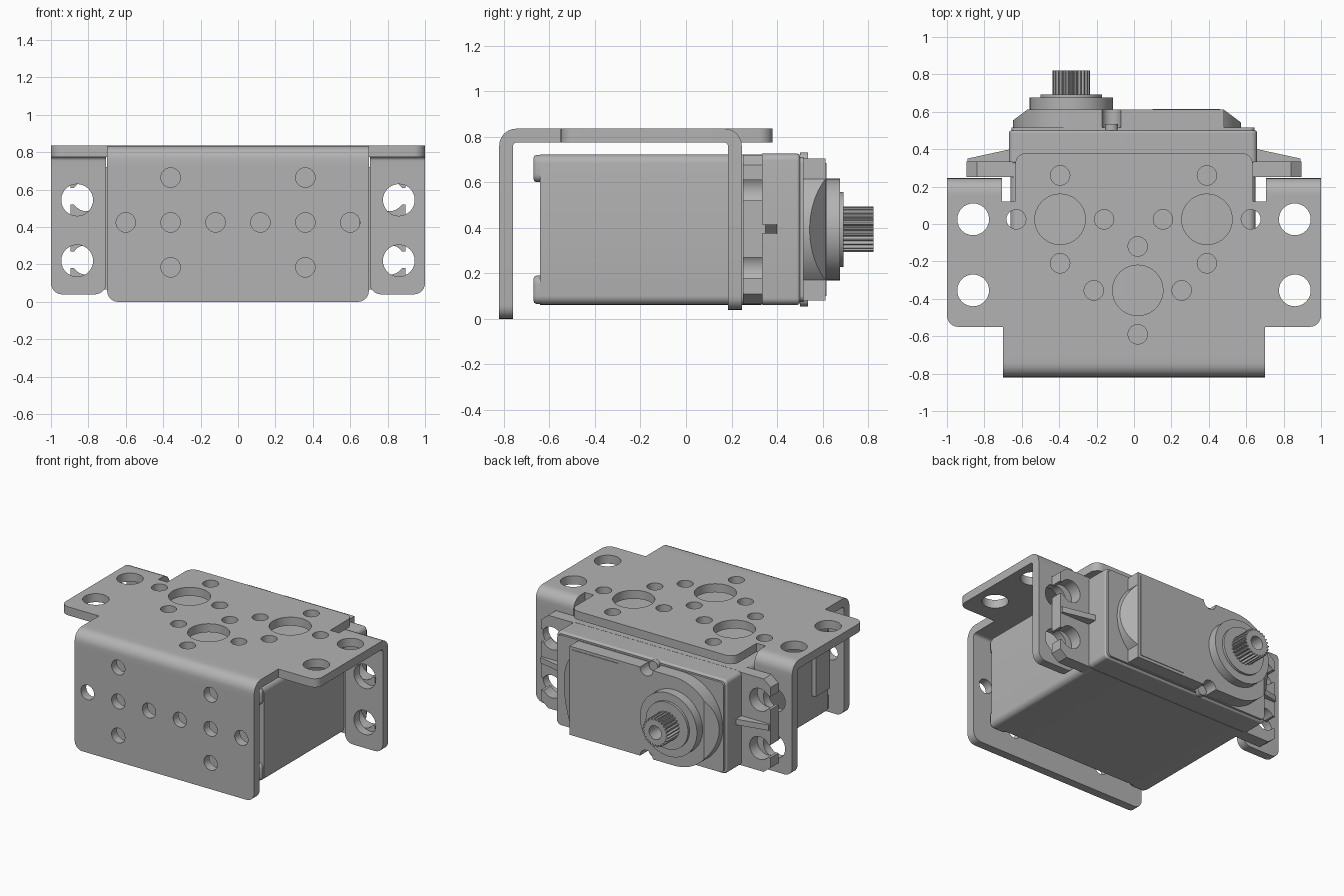
import bpy, bmesh
from math import sin, cos, pi, radians
from mathutils import Vector

cube = bpy.data.objects.get("Cube")
if cube:
    bpy.data.objects.remove(cube, do_unlink=True)

grey = bpy.data.materials.new("satin_grey")
grey.use_nodes = True
COLOUR = (0.45, 0.45, 0.45, 1)
grey.diffuse_color = COLOUR
grey.node_tree.nodes["Principled BSDF"].inputs["Base Color"].default_value = COLOUR


def arc(cx, cy, r, start, end, n=12):
    """Points along an arc, angles in degrees."""
    return [(cx + r * cos(radians(start + (end - start) * i / n)),
             cy + r * sin(radians(start + (end - start) * i / n))) for i in range(n + 1)]


def circle(cx, cy, r, n=32):
    return arc(cx, cy, r, 0, 360, n)[:-1]


def rounded(corners, n=6):
    """Polygon from (u, v, radius) corners, each right angle rounded."""
    pts = []
    for i, (u, v, r) in enumerate(corners):
        p = Vector((u, v))
        if r == 0:
            pts.append((u, v))
            continue
        a = (Vector(corners[i - 1][:2]) - p).normalized() * r
        b = (Vector(corners[(i + 1) % len(corners)][:2]) - p).normalized() * r
        for k in range(n + 1):
            t = k / n * pi / 2
            pts.append(tuple(p + a * (1 - sin(t)) + b * (1 - cos(t))))
    return pts


def box(u0, u1, v0, v1, r=0.0):
    return rounded([(u0, v0, r), (u1, v0, r), (u1, v1, r), (u0, v1, r)])


def slab(name, outline, axis, lo, hi, holes=(), bevel=0.0, cuts=()):
    """Extrude an outline with holes along an axis: Z uses (x,y), Y uses (x,z), X uses (y,z)."""
    curve = bpy.data.curves.new(name, "CURVE")
    curve.dimensions = "2D"
    curve.fill_mode = "BOTH"
    curve.extrude = (hi - lo) / 2
    for loop in [outline, *holes]:
        s = curve.splines.new("POLY")
        s.points.add(len(loop) - 1)
        for p, (u, v) in zip(s.points, loop):
            p.co = (u, v, 0, 1)
        s.use_cyclic_u = True
    helper = bpy.data.objects.new(name + "_curve", curve)
    bpy.context.collection.objects.link(helper)
    bpy.context.view_layer.update()
    dg = bpy.context.evaluated_depsgraph_get()
    mesh = bpy.data.meshes.new_from_object(helper.evaluated_get(dg))
    bpy.data.objects.remove(helper, do_unlink=True)
    mesh.name = name

    bm = bmesh.new()
    bm.from_mesh(mesh)
    for vert in bm.verts:
        u, v, w = vert.co
        w += (lo + hi) / 2
        vert.co = {"Z": (u, v, w), "Y": (u, w, v), "X": (w, u, v)}[axis]
    bmesh.ops.remove_doubles(bm, verts=bm.verts, dist=1e-4)
    if bevel:
        bmesh.ops.dissolve_limit(bm, angle_limit=radians(1), verts=bm.verts, edges=bm.edges)
    for point, normal in cuts:
        geom = bm.verts[:] + bm.edges[:] + bm.faces[:]
        bmesh.ops.bisect_plane(bm, geom=geom, plane_co=point, plane_no=normal, clear_outer=True)
        bmesh.ops.holes_fill(bm, edges=[e for e in bm.edges if e.is_boundary], sides=0)
    bmesh.ops.recalc_face_normals(bm, faces=bm.faces)
    bm.to_mesh(mesh)
    bm.free()
    mesh.materials.clear()
    mesh.materials.append(grey)
    obj = bpy.data.objects.new(name, mesh)
    bpy.context.collection.objects.link(obj)
    if bevel:
        m = obj.modifiers.new("soft_edges", "BEVEL")
        m.width, m.segments, m.angle_limit = bevel, 2, radians(40)
    bpy.ops.object.select_all(action="DESELECT")
    obj.select_set(True)
    bpy.context.view_layer.objects.active = obj
    bpy.ops.object.shade_smooth_by_angle(angle=radians(30))
    return obj


def mirror_x(pts, side):
    return [(side * u, v) for u, v in pts]


# Bracket: top plate with its holes
TOP, UNDER = 0.835, 0.775
half = [(0.7, -0.70, 0), (0.7, -0.55, 0), (1, -0.55, 0.06), (1, 0.15, 0), (0.705, 0.15, 0),
        (0.705, 0.12, 0), (0.635, 0.12, 0), (0.635, 0.38, 0.06)]
plate = rounded(half + [(-u, v, r) for u, v, r in reversed(half)])
holes = [circle(s * 0.86, y, 0.085) for s in (-1, 1) for y in (0.025, -0.355)]
for cx, cy in ((-0.395, 0.025), (0.39, 0.025), (0.02, -0.355)):
    holes.append(circle(cx, cy, 0.135, 40))
    for k in range(4):
        holes.append(circle(cx + 0.235 * cos(k * pi / 2), cy + 0.235 * sin(k * pi / 2), 0.052, 24))
slab("bracket_top_plate", plate, "Z", UNDER, TOP, holes)


# Bracket: bends and upright plates
def bend(name, y_out, y_end, x0, x1):
    d = 1 if y_end > y_out else -1
    pts = rounded([(y_out, 0.72, 0), (y_out, TOP, 0.075), (y_end, TOP, 0), (y_end, UNDER, 0),
                   (y_out + d * 0.06, UNDER, 0.02), (y_out + d * 0.06, 0.72, 0)])
    slab(name, pts, "X", x0, x1)


bend("bracket_front_bend", -0.82, -0.70, -0.7, 0.7)
spots = [(s * 0.36, z) for s in (-1, 1) for z in (0.185, 0.665)]
spots += [(-0.6 + 0.24 * i, 0.425) for i in range(6)]
front = rounded([(-0.7, 0, 0.06), (0.7, 0, 0.06), (0.7, 0.72, 0), (-0.7, 0.72, 0)])
slab("bracket_front_plate", front, "Y", -0.82, -0.76, [circle(x, z, 0.052, 24) for x, z in spots])
for side, label in ((1, "left"), (-1, "right")):
    bend(label + "_flange_bend", 0.245, 0.15, min(side * 0.705, side), max(side * 0.705, side))
    flange = rounded([(0.705, 0.04, 0.06), (1, 0.04, 0.06), (1, 0.72, 0), (0.705, 0.72, 0)])
    slab(label + "_flange", mirror_x(flange, side), "Y", 0.185, 0.245,
         [mirror_x(circle(0.86, z, 0.085), side) for z in (0.22, 0.545)])

    # Motor mounting ears with open-sided screw slots and a stiffening rib
    ear = [(0.6, 0.065), (0.84, 0.065), (0.895, 0.11)]
    for z in (0.225, 0.565):
        ear += [(0.895, z - 0.045)] + arc(0.81, z, 0.08, -34, -326, 20) + [(0.895, z + 0.045)]
    ear += [(0.895, 0.675), (0.84, 0.72), (0.6, 0.72)]
    slab(label + "_ear", mirror_x(ear, side), "Y", 0.25, 0.335)
    rib = [(0.6, 0.33), (0.89, 0.33), (0.89, 0.35), (0.66, 0.40), (0.6, 0.40)]
    slab(label + "_ear_rib", mirror_x(rib, side), "Z", 0.375, 0.415)

# Motor case
MID = 0.3925
slab("motor_body", box(-0.66, 0.65, 0.062, 0.722, 0.04), "Y", -0.64, 0.33)
for x0, x1 in ((-0.655, -0.515), (0.505, 0.645)):
    for z0, z1 in ((0.065, 0.19), (0.6, 0.72)):
        slab("case_corner_foot", box(x0, x1, z0, z1, 0.035), "Y", -0.67, -0.62, bevel=0.015)
slab("cable_outlet", box(-0.62, -0.46, 0.25, 0.53), "X", -0.69, -0.65)
slab("upper_case", box(-0.668, 0.658, 0.062, 0.725, 0.03), "Y", 0.325, 0.5, bevel=0.01)
slab("case_step", box(-0.655, 0.645, 0.075, 0.71, 0.03), "Y", 0.49, 0.515)

# Gear cover: round end at the shaft, block with a bowed end opposite, two screw notches
SHAFT, R = -0.335, 0.3125
low, high = MID - R, MID + R
cover = arc(SHAFT, MID, R, 270, 90, 32)
cover += arc(-0.12, high, 0.05, 180, 360) + [(0.48, high)]
cover += arc(0.26, MID, R, 45, -45, 20) + [(0.48, low)]
cover += arc(-0.12, low, 0.05, 0, 180)
slab("gear_cover", cover, "Y", 0.51, 0.612,
     cuts=[((0.48, 0.612, 0), (0.6, 0.8, 0)), ((-0.57, 0.612, 0), (-0.6, 0.8, 0))])
slab("cover_panel", box(0.1, 0.46, low + 0.02, high - 0.02), "Y", 0.61, 0.616)
for z in (low + 0.01, high - 0.01):
    slab("cover_screw", circle(-0.12, z, 0.035, 20), "Y", 0.5, 0.535)

# Output shaft: bearing collars and toothed spline with a bore
slab("bearing_collar", circle(SHAFT, MID, 0.223, 48), "Y", 0.6, 0.675)
slab("bearing_ring", circle(SHAFT, MID, 0.165, 40), "Y", 0.67, 0.692)
TEETH = 25
spline = []
for i in range(TEETH * 4):
    r = 0.1 if i % 4 < 2 else 0.086
    a = 2 * pi * i / (TEETH * 4)
    spline.append((SHAFT + r * cos(a), MID + r * sin(a)))
slab("output_spline", spline, "Y", 0.69, 0.822, [circle(SHAFT, MID, 0.048, 24)])
